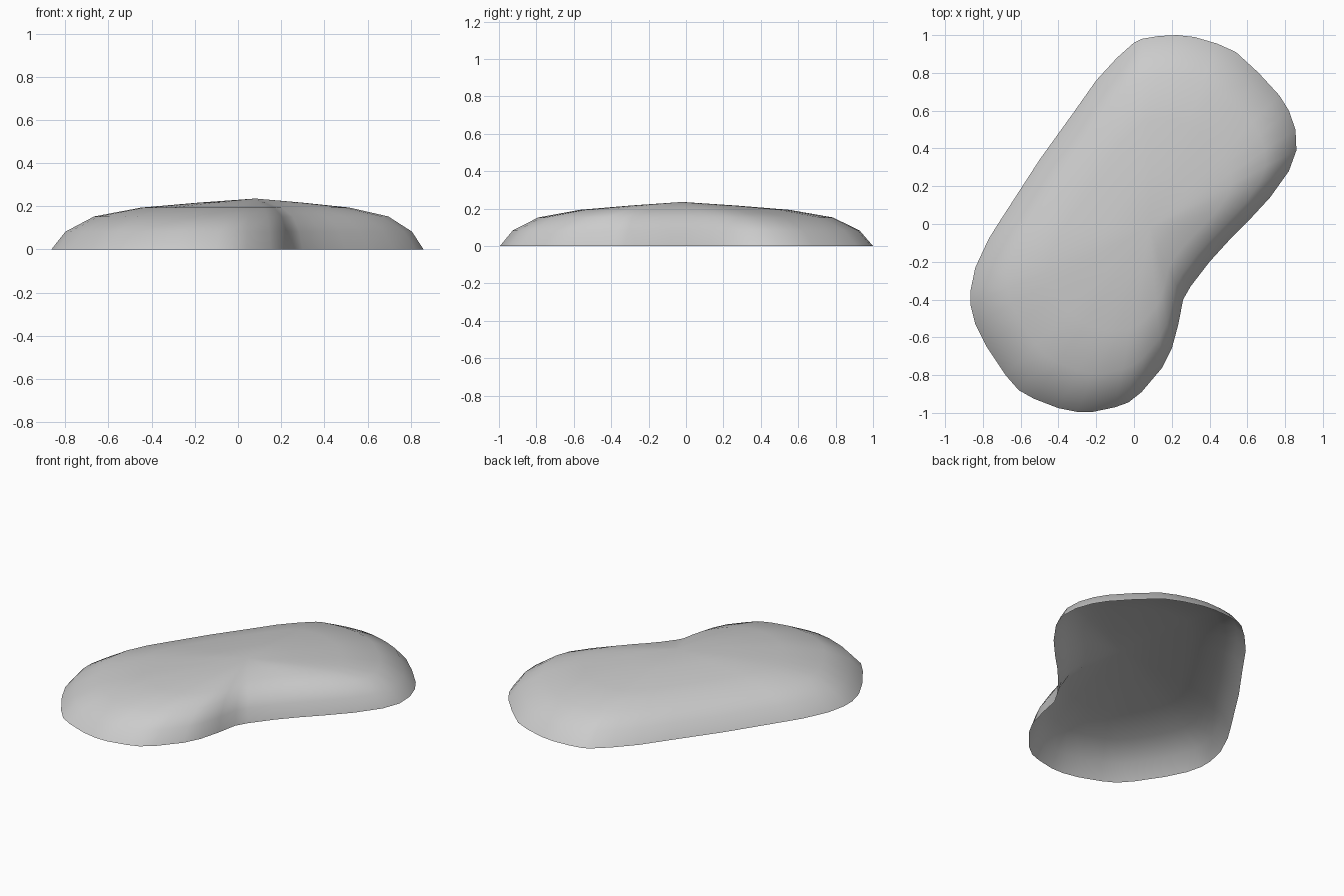
import bpy
import bmesh

cube = bpy.data.objects.get("Cube")
if cube:
    bpy.data.objects.remove(cube, do_unlink=True)

# Plain grey finish
grey = bpy.data.materials.new("grey")
grey.use_nodes = True
colour = (0.6, 0.6, 0.6, 1)
grey.diffuse_color = colour
grey.node_tree.nodes["Principled BSDF"].inputs["Base Color"].default_value = colour

# Kidney-shaped rim, counter-clockwise from the inner bend
rim = [(0.26, -0.4), (0.3, -0.33), (0.4, -0.2), (0.5, -0.09), (0.6, 0.01),
       (0.72, 0.14), (0.82, 0.28), (0.86, 0.39), (0.855, 0.5), (0.82, 0.6),
       (0.77, 0.68), (0.66, 0.8), (0.54, 0.91), (0.44, 0.955), (0.32, 0.99),
       (0.23, 1.0), (0.13, 0.995), (0.04, 0.98), (0.0, 0.96), (-0.09, 0.88),
       (-0.2, 0.76), (-0.32, 0.59), (-0.5, 0.34), (-0.72, 0.0), (-0.77, -0.08),
       (-0.84, -0.23), (-0.865, -0.35), (-0.865, -0.43), (-0.84, -0.53),
       (-0.78, -0.65), (-0.68, -0.8), (-0.61, -0.88), (-0.53, -0.925),
       (-0.4, -0.975), (-0.3, -0.995), (-0.22, -0.995), (-0.1, -0.97),
       (-0.03, -0.945), (0.04, -0.89), (0.15, -0.76), (0.2, -0.66), (0.235, -0.53)]

# Domed shell: rim rings shrinking towards the crown, open underneath
peak = (0.08, -0.02)
levels = [(1, 0), (0.93, 0.083), (0.79, 0.153), (0.56, 0.194), (0.28, 0.217)]
bm = bmesh.new()
rings = [[bm.verts.new((peak[0] + (x - peak[0]) * s, peak[1] + (y - peak[1]) * s, z))
          for x, y in rim] for s, z in levels]
crown = bm.verts.new((*peak, 0.236))
count = len(rim)
for i in range(count):
    j = (i + 1) % count
    for low, high in zip(rings, rings[1:]):
        bm.faces.new((low[i], low[j], high[j], high[i]))
    bm.faces.new((rings[-1][i], rings[-1][j], crown))
for face in bm.faces:
    face.smooth = True

mesh = bpy.data.meshes.new("domed_shell")
bm.to_mesh(mesh)
bm.free()
mesh.materials.append(grey)
shell = bpy.data.objects.new("domed_shell", mesh)
bpy.context.collection.objects.link(shell)
